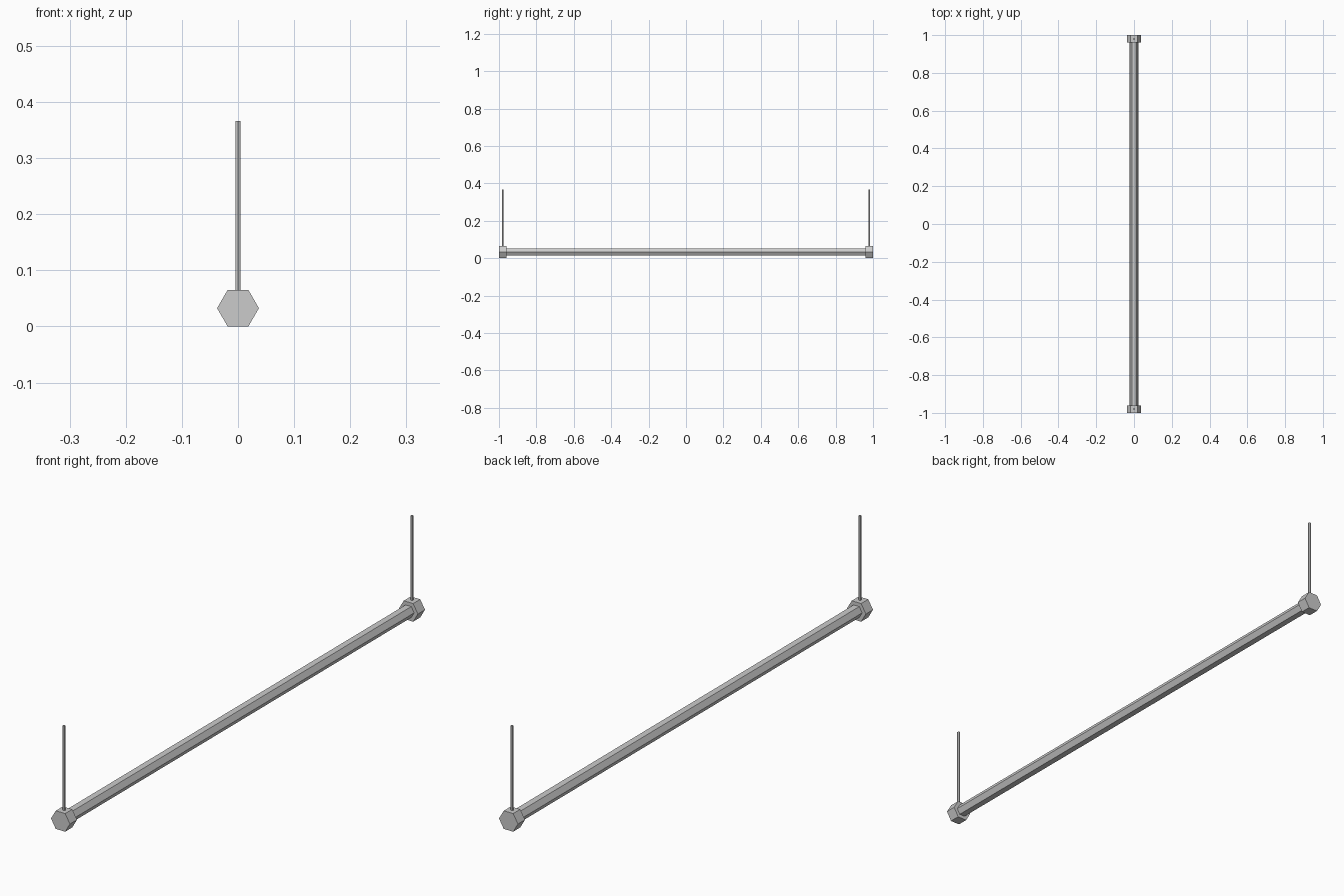
import bpy
from math import pi

if "Cube" in bpy.data.objects:
    bpy.data.objects.remove(bpy.data.objects["Cube"])

AXIS_Z = 0.0325  # height of the bar's centre line


def hex_prism(name, radius, length, location, rotation=(0, 0, 0)):
    bpy.ops.mesh.primitive_cylinder_add(vertices=6, radius=radius, depth=length,
                                        location=location, rotation=rotation)
    obj = bpy.context.object
    obj.name = name
    return obj


# Lying along y with corners pointing to +x and -x
LYING = (pi / 2, pi / 6, 0)


def lying_prism(name, radius, length, y):
    obj = hex_prism(name, radius, length, (0, y, AXIS_Z))
    # Turn the corners to the sides first, then lay the prism down
    obj.rotation_euler = (pi / 2, 0, 0)
    for v in obj.data.vertices:
        v.co.x, v.co.y = v.co.y, -v.co.x
    return obj


# Long bar
lying_prism("bar", 0.0225, 1.94, 0)

# End caps and hanging rods
for side, y in (("front", -1), ("back", 1)):
    lying_prism(side + "_end_cap", 0.0373, 0.04, y * 0.98)
    hex_prism(side + "_hanging_rod", 0.005, 0.302, (0, y * 0.98, 0.215))
